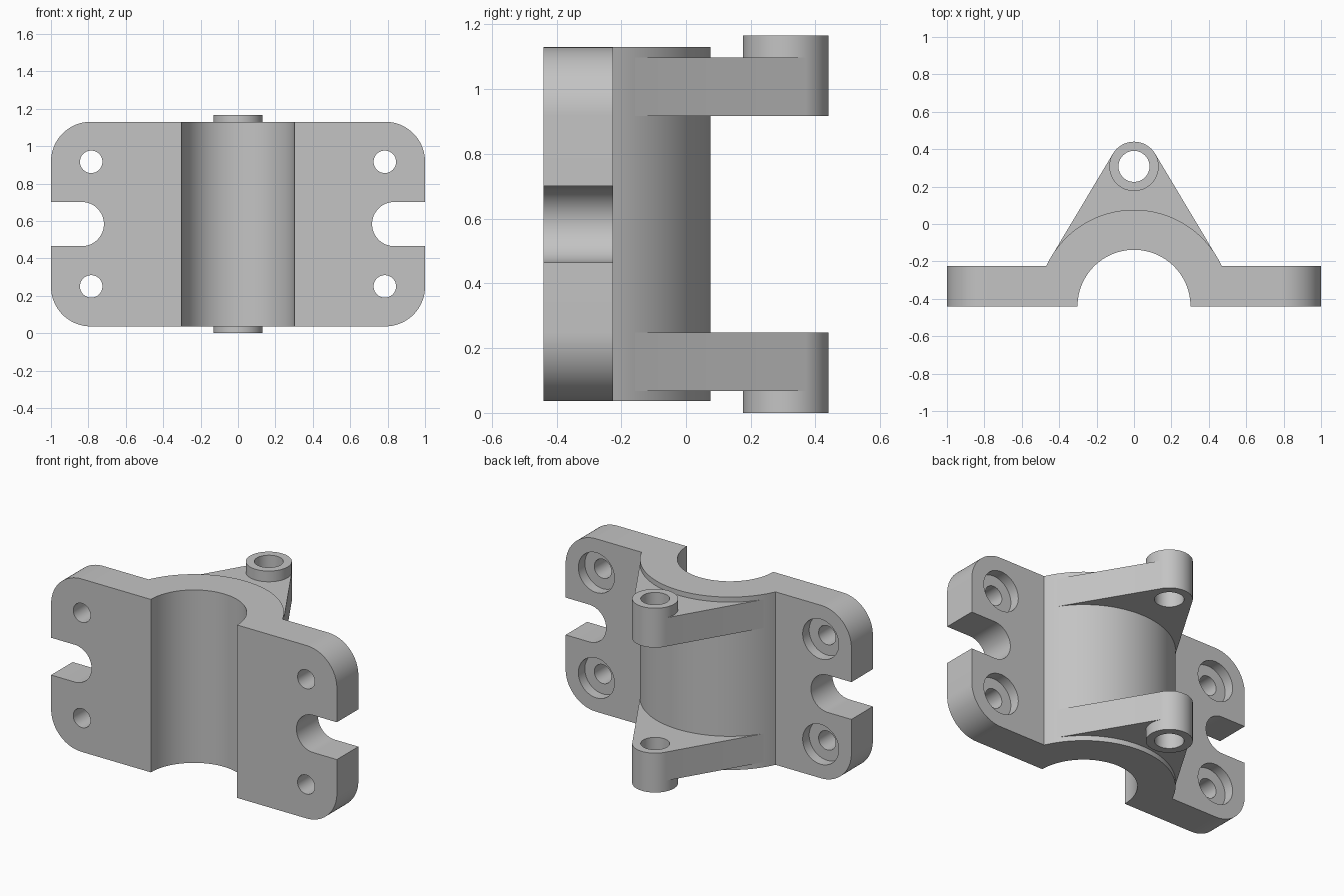
import bpy, bmesh
from math import cos, sin, pi, acos, asin, sqrt, radians

cube = bpy.data.objects.get("Cube")
if cube:
    bpy.data.objects.remove(cube, do_unlink=True)

grey = bpy.data.materials.new("plain grey")
grey.use_nodes = True
grey.diffuse_color = (0.55, 0.55, 0.55, 1)
grey.node_tree.nodes["Principled BSDF"].inputs["Base Color"].default_value = (0.55, 0.55, 0.55, 1)

# Main dimensions
HEIGHT = 1.166
Z0, Z1 = 0.036, 1.13
MID = HEIGHT / 2
FRONT, BACK = -0.44, -0.225
SLEEVE_R, BORE_R = 0.516, 0.302
PIN_Y, BOSS_R, PIN_R = 0.308, 0.132, 0.083


def arc(cx, cy, r, start, end, n=24):
    """Points along an arc, angles in radians."""
    steps = [start + (end - start) * i / n for i in range(n + 1)]
    return [(cx + r * cos(a), cy + r * sin(a)) for a in steps]


def circle(cx, cy, r, n=64):
    return arc(cx, cy, r, 0, 2 * pi, n)[:-1]


def prism(name, outline, lo, hi, axis="z"):
    """Extrude a closed outline along z, or along y for an x-z outline."""
    bm = bmesh.new()
    place = (lambda p, h: (p[0], p[1], h)) if axis == "z" else (lambda p, h: (p[0], h, p[1]))
    a = [bm.verts.new(place(p, lo)) for p in outline]
    b = [bm.verts.new(place(p, hi)) for p in outline]
    bm.faces.new(a)
    bm.faces.new(b)
    for i in range(len(a)):
        j = (i + 1) % len(a)
        bm.faces.new((a[i], a[j], b[j], b[i]))
    bmesh.ops.recalc_face_normals(bm, faces=bm.faces)
    mesh = bpy.data.meshes.new(name)
    bm.to_mesh(mesh)
    bm.free()
    obj = bpy.data.objects.new(name, mesh)
    bpy.context.collection.objects.link(obj)
    mesh.materials.append(grey)
    return obj


def activate(obj):
    bpy.ops.object.select_all(action="DESELECT")
    obj.select_set(True)
    bpy.context.view_layer.objects.active = obj


def combine(obj, tool, operation):
    """Apply a boolean and discard the tool."""
    tool.hide_render = True
    mod = obj.modifiers.new("cut", "BOOLEAN")
    mod.operation, mod.solver, mod.object = operation, "EXACT", tool
    activate(obj)
    bpy.ops.object.modifier_apply(modifier=mod.name)
    bpy.data.objects.remove(tool, do_unlink=True)


def smooth(obj):
    activate(obj)
    bpy.ops.object.shade_smooth_by_angle(angle=radians(30))


# Bracket body: flanges and half sleeve as one section
rise = asin((BACK - FRONT) / SLEEVE_R)
section = [(1.1, FRONT), (1.1, BACK)]
section += arc(0, FRONT, SLEEVE_R, rise, pi - rise, 64)
section += [(-1.1, BACK), (-1.1, FRONT)]
section += arc(0, FRONT, BORE_R, pi, 0, 64)
body = prism("bracket_body", section, -0.2, HEIGHT + 0.2)

# Rounded corners and open side slots
CORNER, SLOT_R, SLOT_X = 0.213, 0.118, 0.835
cx = 1 - CORNER
half = arc(cx, Z0 + CORNER, CORNER, -pi / 2, 0)
half += [(1, MID - SLOT_R)]
half += arc(SLOT_X, MID, SLOT_R, -pi / 2, -3 * pi / 2, 32)
half += [(1, MID + SLOT_R)]
half += arc(cx, Z1 - CORNER, CORNER, 0, pi / 2)
outline = half + [(-x, z) for x, z in reversed(half)]
combine(body, prism("outline_cutter", outline, -1, 1, "y"), "INTERSECT")

# Counterbored bolt holes
for x in (-0.785, 0.785):
    for z in (MID - 0.333, MID + 0.333):
        combine(body, prism("hole_cutter", circle(x, z, 0.06), -1, 0, "y"), "DIFFERENCE")
        combine(body, prism("recess_cutter", circle(x, z, 0.126), BACK - 0.065, 0, "y"), "DIFFERENCE")
smooth(body)

# Hinge arms: tangent web, boss and pin hole
tilt = pi / 2 - acos((SLEEVE_R - BOSS_R) / (PIN_Y - FRONT))


def on_circle(cy, r):
    return (r * cos(tilt), cy + r * sin(tilt))


px, py = on_circle(FRONT, SLEEVE_R * 0.999)
qx, qy = on_circle(PIN_Y, BOSS_R * 0.998)
web = [(px, py), (qx, qy), (-qx, qy), (-px, py)]
web += arc(0, FRONT, 0.42, pi - tilt, tilt, 32)

for name, flip in (("lower_arm", False), ("upper_arm", True)):
    def span(lo, hi):
        return (HEIGHT - hi, HEIGHT - lo) if flip else (lo, hi)
    arm = prism(name, web, *span(0.068, 0.249))
    combine(arm, prism("boss", circle(0, PIN_Y, BOSS_R), *span(0, 0.249)), "UNION")
    combine(arm, prism("pin_cutter", circle(0, PIN_Y, PIN_R), *span(-0.1, 0.4)), "DIFFERENCE")
    smooth(arm)
